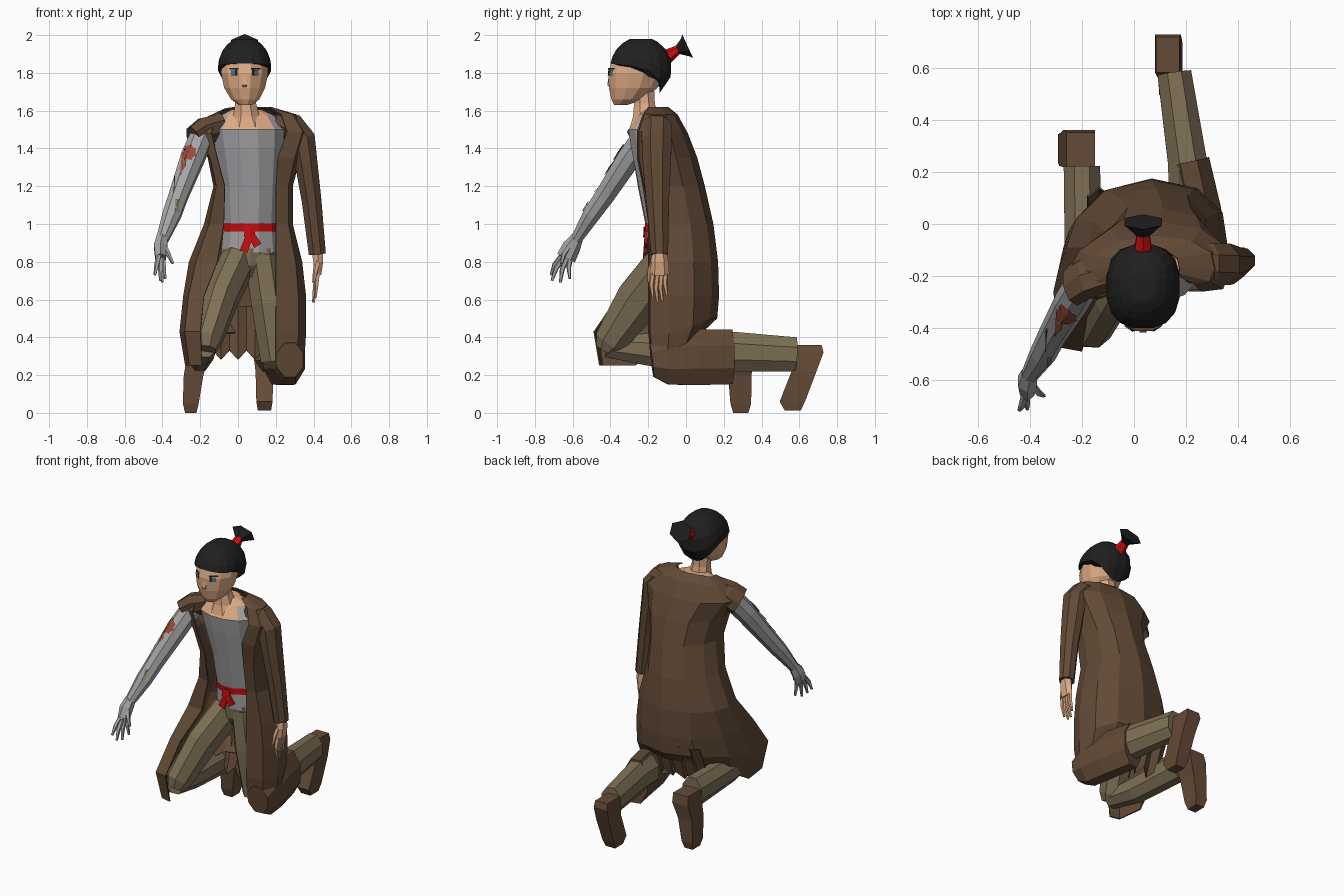
import bpy, bmesh, math
from mathutils import Vector as V
from mathutils.bvhtree import BVHTree


def mat(name, r, g, b):
    m = bpy.data.materials.new(name)
    m.diffuse_color = (r, g, b, 1)
    return m


COAT = mat("coat brown", .122, .068, .037)
BOOT = mat("boot brown", .13, .07, .038)
OLIVE = mat("trouser olive", .212, .162, .092)
SKIN = mat("skin", .72, .4, .23)
GREY = mat("light grey", .38, .38, .39)
HAIR = mat("hair black", .014, .014, .015)
RED = mat("sash red", .6, .004, .005)
RUST = mat("rust patch", .32, .07, .04)
BLUE = mat("eye blue", .07, .16, .28)
TAN = mat("tan patch", .3, .22, .1)


def make(name, bm, *mats):
    bmesh.ops.recalc_face_normals(bm, faces=bm.faces)
    me = bpy.data.meshes.new(name)
    bm.to_mesh(me)
    bm.free()
    for m in mats:
        me.materials.append(m)
    ob = bpy.data.objects.new(name, me)
    bpy.context.collection.objects.link(ob)
    return ob


def loft(name, rings, *mats, closed=True, caps=True, rule=None):
    bm = bmesh.new()
    vs = [[bm.verts.new(p) for p in r] for r in rings]
    n = len(rings[0])
    for a, b in zip(vs, vs[1:]):
        for i in range(n if closed else n - 1):
            j = (i + 1) % n
            bm.faces.new((a[i], a[j], b[j], b[i]))
    if caps and closed:
        bm.faces.new(vs[0])
        bm.faces.new(vs[-1])
    if rule:
        for f in bm.faces:
            f.material_index = rule(f.calc_center_median())
    return make(name, bm, *mats)


def tube(name, path, *mats, n=8, flat=False, **kw):
    """Path points are x, y, z, half width, half depth; flat keeps rings level."""
    pts = [V(p[:3]) for p in path]
    rings = []
    for k, p in enumerate(path):
        d = (pts[min(k + 1, len(pts) - 1)] - pts[max(k - 1, 0)]).normalized()
        if flat:
            d = V((0, 0, 1))
        u = (V((1, 0, 0)) - d * d.x).normalized()
        w = d.cross(u)
        s = 1 / math.cos(math.pi / n)
        rings.append([pts[k] + u * p[3] * s * math.cos((i + .5) * math.tau / n)
                      + w * p[-1] * s * math.sin((i + .5) * math.tau / n) for i in range(n)])
    return loft(name, rings, *mats, **kw)


def decal(name, target, pts, m):
    """Thin plate laid on the front of a part, from x, z outline points."""
    me = target.data
    tree = BVHTree.FromPolygons([v.co for v in me.vertices], [p.vertices for p in me.polygons])
    c = sum((V(p) for p in pts), V((0, 0))) / len(pts)
    bm = bmesh.new()

    def vert(p):
        hit, nor = tree.ray_cast(V((p[0], -3, p[1])), V((0, 1, 0)))[:2]
        if hit is None:
            hit, nor = tree.find_nearest(V((p[0], -.6, p[1])))[:2]
        return bm.verts.new(hit + V((0, -.008, 0)))

    n = len(pts)
    mid = vert(c)
    rows = [[vert(c.lerp(V(p), t)) for p in pts] for t in (.25, .5, .75, 1)]
    for i in range(n):
        j = (i + 1) % n
        bm.faces.new((mid, rows[0][i], rows[0][j]))
        for a, b in zip(rows, rows[1:]):
            bm.faces.new((a[i], b[i], b[j], a[j]))
    return make(name, bm, m)


def box(x, z, w, h):
    return [(x - w, z - h), (x + w, z - h), (x + w, z + h), (x - w, z + h)]


# Shirt and bare upper chest
tube("shirt", [(.07, -.05, .85, .16, .15), (.07, -.07, 1, .145, .14), (.07, -.1, 1.2, .155, .15),
               (.06, -.15, 1.4, .18, .14), (.055, -.185, 1.5, .19, .12), (.05, -.18, 1.575, .14, .075),
               (.045, -.17, 1.605, .08, .06)],
     GREY, SKIN, n=12, flat=True, rule=lambda c: int(c.z > 1.5 and abs(c.x - .05) < .13))
tube("neck", [(.05, -.2, 1.5, .11, .1), (.045, -.215, 1.57, .07, .065), (.04, -.22, 1.64, .055, .055),
              (.035, -.23, 1.74, .06, .06)], SKIN, flat=True)

# Sash with knot and tails
tube("sash", [(.07, -.066, .96, .152, .148), (.07, -.07, 1.003, .152, .148)], RED, n=12, flat=True, caps=False)
tube("sash_knot", [(.065, -.213, .985, .025, .01), (.06, -.213, .93, .03, .012)], RED, n=6)
for k, x in enumerate((.03, .105)):
    tube("sash_tail_%d" % k, [(.065, -.213, .95, .018, .006), (x, -.213, .855 + .03 * k, .022, .006)], RED, n=4)

# Head, nose, eyes
head = tube("head", [(.04, -.345, 1.63, .035, .035), (.038, -.31, 1.66, .075, .085), (.035, -.28, 1.72, .108, .128),
                     (.035, -.263, 1.8, .125, .148), (.035, -.248, 1.87, .118, .143), (.035, -.235, 1.93, .07, .08)],
            SKIN, n=12, flat=True)
tube("nose", [(.035, -.402, 1.79, .006, .006), (.035, -.406, 1.735, .013, .011), (.035, -.402, 1.725, .01, .005)],
     SKIN, n=4, flat=True)
for side, x in (("right", -.022), ("left", .094)):
    s = -1 if x < 0 else 1
    decal(side + "_eye_lash", head, box(x, 1.822, .024, .005), HAIR)
    decal(side + "_eye_iris", head, box(x + s * .004, 1.801, .011, .014), BLUE)
    decal(side + "_eye_dark", head, box(x - s * .013, 1.801, .006, .016), HAIR)

# Hair cap: lower edge is high over the brow and drops at the nape; squarish from above
rings = []
for f in (0, .3, .6, .82, .95, 1):
    ring = []
    for i in range(16):
        a = (i + .5) * math.tau / 16
        ca, back = [math.copysign(abs(t) ** .8, t) for t in (math.cos(a), math.sin(a))]
        low = 1.85 - .02 * (1 + back) if back < 0 else 1.83 - .14 * back ** 1.5
        z = low + (1.98 - low) * f
        r = math.sqrt(max(.06, 1 - ((z - 1.825) / .165) ** 2))
        ring.append((.035 + .143 * r * ca, -.238 + .166 * r * back, z))
    rings.append(ring)
loft("hair", rings, HAIR)
tube("hair_tie", [(.035, -.11, 1.88, .035, .035), (.035, -.04, 1.925, .024, .02)], RED, n=6)
tube("hair_tuft", [(.035, -.045, 1.922, .022, .02), (.035, -.005, 1.937, .06, .045), (.035, .008, 1.943, .072, .06)],
     HAIR, n=6)

# Open coat; level = z right, z back, z left, edge x y, edge x y, side x, side x, back y
levels = [(1.605, 1.62, 1.62, -.08, -.2, .165, -.2, -.085, .175, -.095),
          (1.56, 1.58, 1.58, -.13, -.25, .23, -.23, -.18, .31, -.045),
          (1.48, 1.48, 1.49, -.14, -.29, .26, -.26, -.25, .37, .01),
          (1.35, 1.35, 1.35, -.11, -.28, .21, -.26, -.16, .33, .06),
          (1.2, 1.2, 1.2, -.07, -.255, .2, -.23, -.13, .29, .1),
          (1.0, 1.0, 1.0, -.075, -.215, .2, -.2, -.18, .29, .145),
          (.8, .8, .8, -.11, -.23, .2, -.2, -.26, .34, .17),
          (.62, .62, .62, -.18, -.36, .2, -.2, -.29, .36, .175),
          (.43, .5, .42, -.2, -.49, .2, -.2, -.31, .36, .165),
          (.25, .42, .25, -.19, -.46, .2, -.18, -.28, .35, .08)]


def mix(a, b, t):
    return a + (b - a) * t


def coat_ring(zl, zb, zr, xl, yl, xr, yr, x0, x1, yb):
    w = x1 - x0
    return [(xl, yl, zl), (mix(xl, x0, .75), yl + .015, zl), (x0, mix(yl, yb, .35), zl),
            (x0 + .06 * w, mix(yl, yb, .62), mix(zl, zb, .5)), (x0 + .25 * w, mix(yl, yb, .9), zb),
            (x0 + .55 * w, yb, zb), (x1 - .18 * w, mix(yr, yb, .9), zb),
            (x1 - .03 * w, mix(yr, yb, .65), mix(zr, zb, .5)), (x1, mix(yr, yb, .3), zr),
            (mix(xr, x1, .75), yr + .01, zr), (xr, yr, zr)]


coat = loft("coat", [coat_ring(*l) for l in levels], COAT, closed=False)
folds = loft("coat_tail_folds", [[(mix(-.18, .18, i / 8), y + (.025 if i % 2 else -.01), z + (d if i % 2 else 0))
                                  for i in range(9)] for y, z, d in ((.12, .56, 0), (.06, .42, .02), (.02, .28, .05))],
             COAT, closed=False)
for ob in (coat, folds):
    mod = ob.modifiers.new("cloth thickness", "SOLIDIFY")
    mod.thickness = .008

# Coat wrapped over the left knee, right cap sleeve, long left sleeve
tube("coat_left_knee", [(.275, -.182, .28, .07, .09), (.27, -.1, .29, .085, .14), (.25, .05, .295, .085, .148),
                        (.21, .24, .297, .08, .145)], COAT)
tube("coat_cap_sleeve", [(-.08, -.18, 1.52, .06, .075), (-.18, -.205, 1.49, .065, .085), (-.235, -.235, 1.45, .055, .085)],
     COAT)
tube("left_sleeve", [(.2, -.15, 1.54, .06, .07), (.29, -.155, 1.515, .068, .08), (.34, -.155, 1.45, .07, .08),
                     (.36, -.155, 1.33, .06, .075), (.39, -.15, 1.12, .052, .06), (.42, -.14, .84, .045, .045)], COAT)

# Trousers
tube("trouser_seat", [(.07, -.05, .72, .1, .1), (.06, -.05, .78, .16, .14), (.07, -.05, .87, .158, .148)],
     OLIVE, n=10, flat=True)
tube("right_thigh", [(0, -.1, .8, .09, .11), (-.09, -.25, .6, .085, .12), (-.165, -.4, .38, .075, .085),
                     (-.17, -.43, .33, .05, .05)], OLIVE)
tube("left_thigh", [(.13, -.06, .82, .095, .13), (.165, -.09, .58, .095, .11), (.21, -.08, .28, .09, .1)], OLIVE)
tube("right_shin", [(-.175, -.42, .355, .06, .06), (-.195, -.2, .335, .07, .085), (-.2, .22, .325, .07, .1)], OLIVE)
tube("left_shin", [(.21, .1, .325, .075, .105), (.205, .24, .325, .075, .105), (.155, .58, .31, .065, .09)], OLIVE)

# Boots, toes pointing down
tube("left_boot", [(.14, .565, .012, .035, .042), (.14, .563, .06, .043, .067), (.14, .625, .22, .047, .066),
                   (.13, .655, .32, .05, .073), (.13, .65, .36, .045, .068)], BOOT, n=4, flat=True)
tube("right_boot", [(-.25, .29, 0, .03, .04), (-.25, .29, .05, .042, .055), (-.235, .285, .2, .052, .062),
                    (-.21, .29, .3, .06, .072), (-.205, .285, .36, .055, .066)], BOOT, n=4, flat=True)

# Bare grey right arm with patches
arm = tube("right_arm", [(-.18, -.2, 1.49, .06, .065), (-.24, -.3, 1.35, .062, .062), (-.315, -.43, 1.15, .05, .052),
                         (-.35, -.5, 1.05, .048, .046), (-.4, -.58, .92, .032, .03)], GREY)
decal("arm_rust_patch", arm, [(-.265 + (.048 if i % 2 else .038) * math.cos(i * math.tau / 16),
                               1.38 + (.045 if i % 2 else .036) * math.sin(i * math.tau / 16)) for i in range(16)], RUST)
decal("arm_dark_mark", arm, box(-.345, 1.25, .012, .007), HAIR)
decal("arm_tan_mark", arm, box(-.325, 1.1, .009, .03), TAN)


def hand(side, palm, fingers, m):
    tube(side + "_palm", palm, m, n=6)
    for k, (a, b) in enumerate(fingers):
        mid = V(a).lerp(V(b), .5) + V((0, -.008, .004))
        tube("%s_finger_%d" % (side, k), [(*a, .012, .012), (*mid, .011, .011), (*b, .006, .006)], m, n=5)


hand("right", [(-.4, -.575, .93, .03, .028), (-.41, -.605, .88, .035, .042), (-.41, -.635, .82, .028, .045)],
     [((-.42, -.66, .83), (-.44, -.715, .73)), ((-.412, -.65, .82), (-.41, -.71, .7)),
      ((-.405, -.63, .82), (-.4, -.665, .69)), ((-.4, -.61, .83), (-.385, -.615, .71)),
      ((-.39, -.62, .88), (-.345, -.66, .79))], GREY)
hand("left", [(.42, -.14, .86, .03, .03), (.425, -.14, .8, .026, .042), (.42, -.14, .73, .02, .045)],
     [((.42, -.175, .74), (.41, -.175, .61)), ((.42, -.152, .73), (.4, -.15, .585)),
      ((.42, -.13, .73), (.4, -.125, .59)), ((.42, -.108, .74), (.41, -.1, .62)),
      ((.42, -.175, .8), (.4, -.2, .69))], SKIN)
